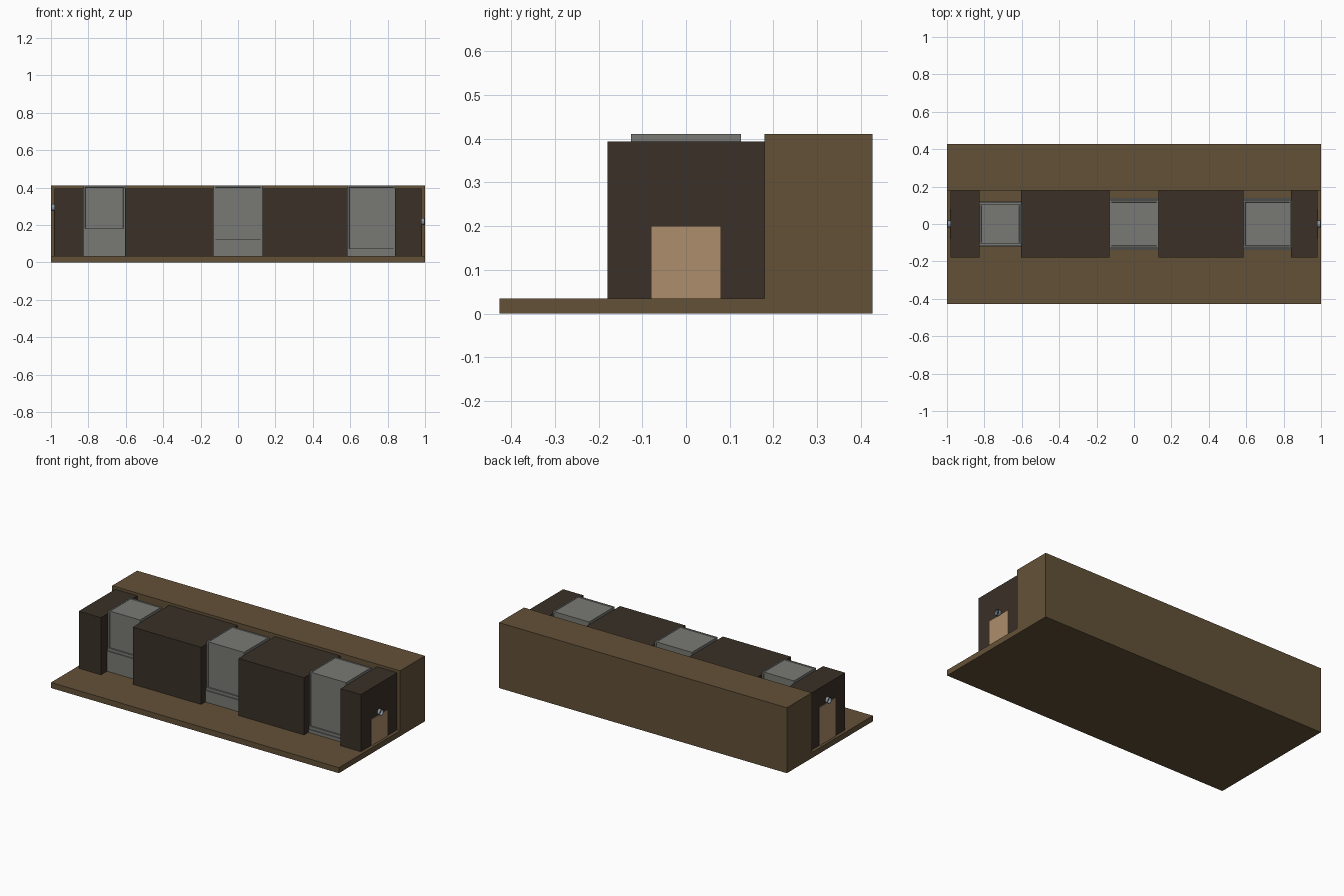
import bpy, bmesh, math

if "Cube" in bpy.data.objects:
    bpy.data.objects.remove(bpy.data.objects["Cube"])


def material(name, rgb):
    m = bpy.data.materials.new(name)
    m.use_nodes = True
    m.diffuse_color = (*rgb, 1)
    m.node_tree.nodes["Principled BSDF"].inputs["Base Color"].default_value = (*rgb, 1)
    return m


BROWN = material("earth brown", (0.125, 0.083, 0.04))
DARK = material("dark brown", (0.042, 0.03, 0.02))
GREY = material("shutter grey", (0.19, 0.19, 0.175))
TAN = material("door tan", (0.42, 0.27, 0.145))
STEEL = material("pale steel", (0.25, 0.3, 0.35))


def finish(name, bm, mat):
    mesh = bpy.data.meshes.new(name)
    bm.to_mesh(mesh)
    bm.free()
    mesh.materials.append(mat)
    obj = bpy.data.objects.new(name, mesh)
    bpy.context.collection.objects.link(obj)
    return obj


def box(name, x, y, z, mat, panel=0):
    """Box between (min, max) pairs; panel insets the front, back and top faces."""
    bm = bmesh.new()
    bmesh.ops.create_cube(bm, size=1)
    for v in bm.verts:
        v.co = [r[0] if c < 0 else r[1] for r, c in zip((x, y, z), v.co)]
    bm.normal_update()
    if panel:
        faces = [f for f in bm.faces if abs(f.normal.y) > 0.5 or f.normal.z > 0.5]
        bmesh.ops.inset_individual(bm, faces=faces, thickness=panel)
        bmesh.ops.inset_individual(bm, faces=faces, thickness=0.002, depth=-0.003)
    return finish(name, bm, mat)


# Ground slab and rear bank
FLOOR, ROOF, TOP = 0.035, 0.394, 0.411
box("ground_slab", (-1, 1), (-0.427, 0.427), (0, FLOOR), BROWN)
box("rear_bank", (-1, 1), (0.18, 0.427), (FLOOR, TOP), BROWN)

# Dark masonry blocks between the shutters
blocks = {"right_end_block": (-0.98, -0.826), "right_block": (-0.605, -0.13),
          "left_block": (0.13, 0.585), "left_end_block": (0.84, 0.98)}
for name, span in blocks.items():
    box(name, span, (-0.18, 0.18), (FLOOR, ROOF), DARK)

# Shutters: a capped panel box over a lower sill, each with its own sill height
shutters = {"right": (-0.826, -0.605, 0.162, 0.12),
            "middle": (-0.13, 0.13, 0.108, 0.138),
            "left": (0.585, 0.84, 0.055, 0.138)}
for side, (x0, x1, sill, depth) in shutters.items():
    inner = depth - 0.012
    box(side + "_shutter", (x0, x1), (-inner, inner), (sill, TOP), GREY, 0.012)
    box(side + "_sill", (x0, x1), (-depth, depth), (FLOOR, sill), GREY)
    box(side + "_sill_rail", (x0, x1), (-inner - 0.006, inner + 0.006),
        (sill, sill + 0.018), GREY)

# End doors with a short open ring above each
for side, sign, height in (("left", 1, 0.2), ("right", -1, 0.275)):
    box(side + "_door", sorted((sign * 0.975, sign * 0.984)),
        (-0.08, 0.08), (FLOOR, height), TAN)
    bm = bmesh.new()
    bmesh.ops.create_cone(bm, cap_ends=False, segments=16, radius1=0.018,
                          radius2=0.018, depth=0.02)
    ring = finish(side + "_door_ring", bm, STEEL)
    ring.rotation_euler.y = math.pi / 2
    ring.location = (sign * 0.988, 0, height + 0.018)
